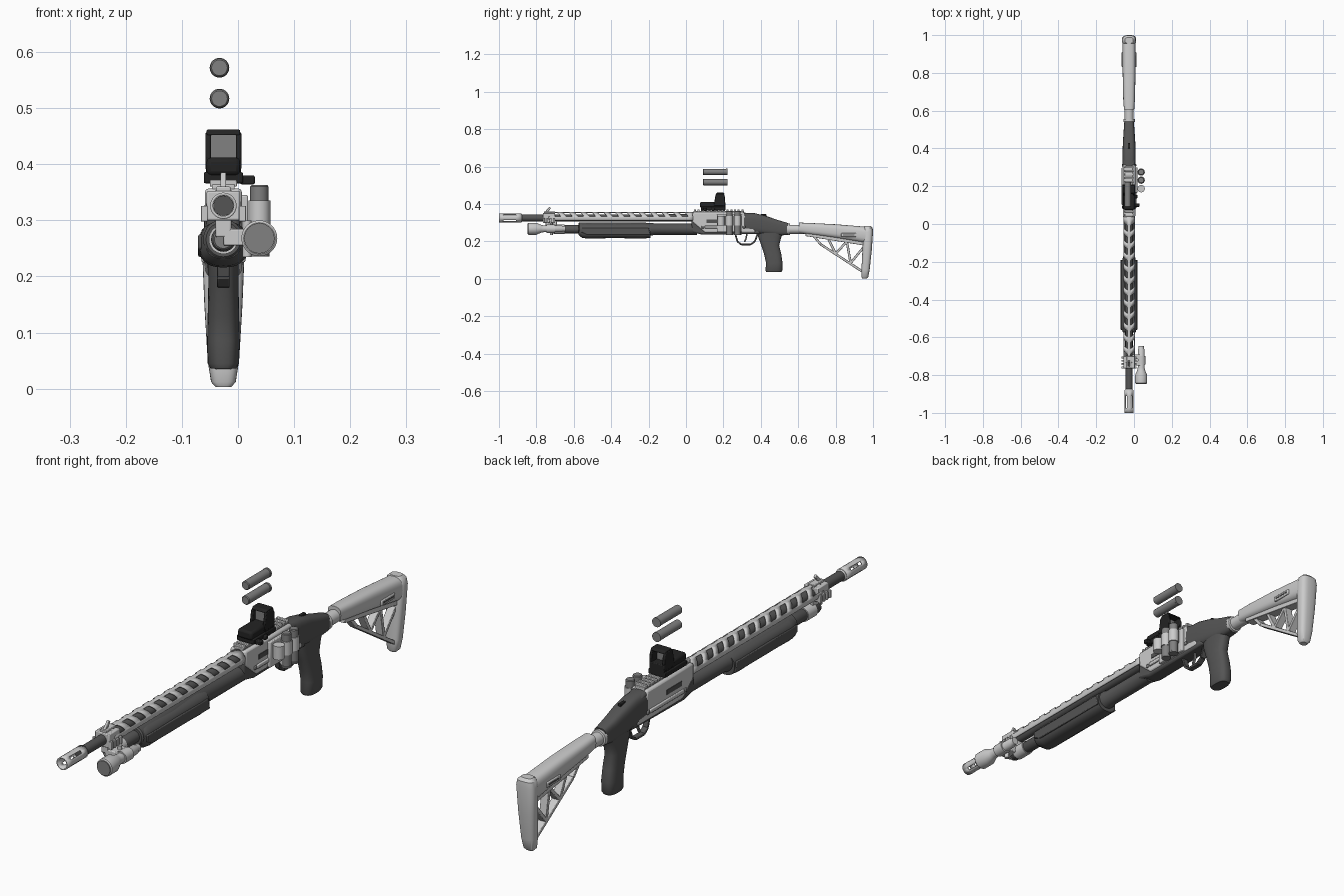
import bpy, bmesh
from math import sin, cos, radians, pi, copysign, atan2
from mathutils import Vector, Matrix

if "Cube" in bpy.data.objects:
    bpy.data.objects.remove(bpy.data.objects["Cube"])

CX = -0.026        # centre plane of the model
BARREL_Z, TUBE_Z = 0.326, 0.266


def material(name, v):
    m = bpy.data.materials.new(name)
    m.use_nodes = True
    m.diffuse_color = (v, v, v, 1)
    node = m.node_tree.nodes["Principled BSDF"]
    node.inputs["Base Color"].default_value = (v, v, v, 1)
    node.inputs["Roughness"].default_value = 0.6
    return m


LIGHT = material("light grey metal", 0.6)
MID = material("mid grey", 0.22)
DARK = material("dark grey polymer", 0.09)
BLACK = material("black", 0.017)


def finish(name, bm, mat, bevel=0):
    bmesh.ops.recalc_face_normals(bm, faces=bm.faces)
    me = bpy.data.meshes.new(name)
    bm.to_mesh(me)
    bm.free()
    me.materials.append(mat)
    ob = bpy.data.objects.new(name, me)
    bpy.context.collection.objects.link(ob)
    if bevel:
        mod = ob.modifiers.new("Bevel", 'BEVEL')
        mod.width, mod.segments = bevel, 2
    return ob


def box(name, mat, x, y, z, bevel=0.003):
    """Box from (low, high) ranges."""
    bm = bmesh.new()
    bmesh.ops.create_cube(bm, size=1)
    for v in bm.verts:
        for i, (a, b) in enumerate((x, y, z)):
            v.co[i] = (a + b) / 2 + v.co[i] * (b - a)
    return finish(name, bm, mat, bevel)


def bar(name, mat, p, q, thick, width):
    """Flat bar between two (y, z) points on the centre plane."""
    d = Vector(q) - Vector(p)
    bm = bmesh.new()
    bmesh.ops.create_cube(bm, size=1)
    bm.transform(Matrix.Translation((CX, (p[0] + q[0]) / 2, (p[1] + q[1]) / 2))
                 @ Matrix.Rotation(atan2(d.y, d.x), 4, 'X')
                 @ Matrix.Diagonal((width, d.length, thick, 1)))
    return finish(name, bm, mat, 0.002)


def lathe(name, mat, profile, x=CX, z=0, y=0, axis='Y', n=28):
    """Solid of revolution; profile holds (position along axis, radius)."""
    bm = bmesh.new()
    rings = []
    for t, r in profile:
        ring = []
        for i in range(n):
            c, s = r * cos(2 * pi * i / n), r * sin(2 * pi * i / n)
            ring.append(bm.verts.new((x + c, t, z + s) if axis == 'Y' else (x + c, y + s, t)))
        rings.append(ring)
    return skin(name, bm, rings, mat)


def skin(name, bm, rings, mat):
    for a, b in zip(rings, rings[1:]):
        for i in range(len(a)):
            j = (i + 1) % len(a)
            bm.faces.new((a[i], a[j], b[j], b[i]))
    bm.faces.new(rings[0])
    bm.faces.new(rings[-1])
    return finish(name, bm, mat)


def loft(name, mat, sections, power=0.6, n=28):
    """Rounded sections: (y, z, half width, half depth, tilt of depth axis in degrees)."""
    bm = bmesh.new()
    rings = []
    for y, z, hw, hd, tilt in sections:
        ring = []
        for i in range(n):
            c, s = cos(2 * pi * i / n), sin(2 * pi * i / n)
            u = copysign(abs(c) ** power, c) * hw
            w = copysign(abs(s) ** power, s) * hd
            ring.append(bm.verts.new((CX + u, y + w * cos(radians(tilt)), z + w * sin(radians(tilt)))))
        rings.append(ring)
    return skin(name, bm, rings, mat)


def plate(name, mat, outline, x0, x1, bevel=0.003):
    """Side outline of (y, z) points extruded across x."""
    bm = bmesh.new()
    f = bm.faces.new([bm.verts.new((x0, y, z)) for y, z in outline])
    ext = bmesh.ops.extrude_face_region(bm, geom=[f])["geom"]
    bmesh.ops.translate(bm, vec=(x1 - x0, 0, 0), verts=[v for v in ext if isinstance(v, bmesh.types.BMVert)])
    return finish(name, bm, mat, bevel)


def slotted_shell(name, mat, r, thick, rows, angles, shear, is_hole):
    """Curved sheet around the barrel with openings chosen by a rule."""
    bm = bmesh.new()
    grid = []
    for k, y in enumerate(rows):
        lean = shear if 0 < k < len(rows) - 1 else 0
        grid.append([bm.verts.new((CX + r * sin(radians(a)),
                                   y + lean * min(max(abs(a) - 15, 0), 60) / 60,
                                   BARREL_Z + r * cos(radians(a)))) for a in angles])
    for k in range(len(rows) - 1):
        for i in range(len(angles) - 1):
            if not is_hole(k, (angles[i] + angles[i + 1]) / 2):
                bm.faces.new((grid[k][i], grid[k][i + 1], grid[k + 1][i + 1], grid[k + 1][i]))
    bmesh.ops.remove_doubles(bm, verts=bm.verts, dist=0.00005)
    ob = finish(name, bm, mat)
    mod = ob.modifiers.new("Solidify", 'SOLIDIFY')
    mod.thickness, mod.offset = thick, 0
    return ob


# Barrel, muzzle brake and vented heat shield
lathe("barrel", DARK, [(-0.9, 0.012), (-0.9, 0.018), (0.06, 0.02)], z=BARREL_Z)
slotted_shell("muzzle_brake", LIGHT, 0.021, 0.005, [-1, -0.975, -0.91, -0.88], list(range(0, 361, 15)), 0,
              lambda k, a: k == 1 and 30 < a % 90 < 60)
lathe("muzzle_collar", LIGHT, [(-0.892, 0.022), (-0.878, 0.022), (-0.874, 0.018)], z=BARREL_Z)
PITCH = 0.062
rows = [-0.735]
for k in range(12):
    rows += [-0.722 + k * PITCH, -0.69 + k * PITCH]
rows.append(0.04)
slotted_shell("heat_shield", LIGHT, 0.0295, 0.003, rows, list(range(-115, 116, 10)), 0.02,
              lambda k, a: k % 2 == 1 and 15 < abs(a) < 75)

# Front sight and clamp
box("front_clamp", LIGHT, (CX - 0.03, CX + 0.03), (-0.765, -0.70), (0.30, 0.352))
box("clamp_bridge", LIGHT, (CX - 0.014, CX + 0.014), (-0.75, -0.69), (0.27, 0.31))
bar("front_sight_post", LIGHT, (-0.755, 0.35), (-0.725, 0.382), 0.012, 0.01)
box("front_sight_base", LIGHT, (CX - 0.013, CX + 0.013), (-0.76, -0.70), (0.35, 0.36), 0.002)
for side in (-1, 1):
    for k in range(4):
        x = CX + side * 0.034
        box("clamp_rail_tooth", LIGHT, (x - 0.006, x + 0.006), (-0.765 + k * 0.018, -0.755 + k * 0.018),
            (0.298, 0.326), 0.001)

# Magazine tube and sliding forend
lathe("magazine_tube", DARK, [(-0.73, 0.019), (-0.725, 0.022), (-0.55, 0.022)], z=TUBE_Z)
lathe("magazine_cap", MID, [(-0.738, 0.016), (-0.735, 0.019), (-0.725, 0.019)], z=TUBE_Z)
lathe("magazine_band", LIGHT, [(-0.705, 0.026), (-0.65, 0.026)], z=TUBE_Z)
lathe("forend_sleeve", DARK, [(-0.575, 0.031), (-0.57, 0.036), (-0.56, 0.036), (-0.18, 0.034), (-0.17, 0.03), (0.06, 0.03)],
      z=TUBE_Z)
loft("forend_grip", DARK, [(-0.572, 0.262, 0.032, 0.03, 90), (-0.555, 0.258, 0.042, 0.039, 90),
                           (-0.53, 0.257, 0.044, 0.041, 90), (-0.38, 0.257, 0.042, 0.039, 90),
                           (-0.23, 0.257, 0.044, 0.041, 90), (-0.19, 0.257, 0.041, 0.038, 90)], 0.8)
for side in (-1, 1):
    x = CX + side * 0.041
    plate("forend_side_panel", DARK, [(-0.56, 0.275), (-0.2, 0.275), (-0.19, 0.235), (-0.53, 0.235), (-0.56, 0.25)],
          x - 0.004, x + 0.004)

# Weapon light beside the tube
LX, LZ = 0.038, 0.268
lathe("lamp_body", LIGHT, [(-0.845, 0.028), (-0.842, 0.032), (-0.8, 0.032), (-0.775, 0.021), (-0.76, 0.018),
                           (-0.665, 0.018), (-0.66, 0.015), (-0.645, 0.014)], x=LX, z=LZ)
lathe("lamp_lens", MID, [(-0.848, 0.027), (-0.842, 0.027)], x=LX, z=LZ)
box("lamp_mount", LIGHT, (CX, LX), (-0.75, -0.69), (0.255, 0.285))
lathe("lamp_ring", LIGHT, [(-0.745, 0.023), (-0.7, 0.023)], x=LX, z=LZ)
lathe("lamp_screw", LIGHT, [(0.235, 0.008), (0.3, 0.008)], x=LX - 0.022, y=-0.72, axis='Z', n=12)

# Receiver core with light saddle, slots and top rail
plate("receiver", DARK, [(0.03, 0.345), (0.32, 0.352), (0.36, 0.34), (0.4, 0.24), (0.09, 0.236), (0.03, 0.25)],
      CX - 0.03, CX + 0.03, 0.008)
plate("saddle", LIGHT, [(0.036, 0.357), (0.31, 0.357), (0.33, 0.3), (0.37, 0.265), (0.37, 0.247), (0.1, 0.247),
                        (0.05, 0.29), (0.036, 0.3)], CX - 0.033, CX + 0.033, 0.007)
for side in (-1, 1):
    x = CX + side * 0.034
    box("ejection_slot", DARK, (x - 0.001, x + 0.001), (0.11, 0.2), (0.3, 0.318), 0)
    box("saddle_ledge", LIGHT, (x - 0.005, x + 0.005), (0.1, 0.3), (0.27, 0.285))
    for y in (0.09, 0.31):
        box("saddle_bolt", MID, (x - 0.004, x + 0.004), (y - 0.007, y + 0.007), (0.27, 0.284), 0.003)
box("rail_base", LIGHT, (CX - 0.02, CX + 0.02), (0.04, 0.31), (0.35, 0.364), 0.002)
for k in range(14):
    box("rail_tooth", LIGHT, (CX - 0.024, CX + 0.024), (0.042 + k * 0.0195, 0.053 + k * 0.0195), (0.36, 0.372), 0.002)

# Optic: base, battery housing, open hood and lens
box("optic_base", BLACK, (CX - 0.035, CX + 0.035), (0.08, 0.21), (0.366, 0.386))
box("optic_housing", BLACK, (CX - 0.03, CX + 0.03), (0.075, 0.16), (0.38, 0.412), 0.008)
box("hood_bottom", BLACK, (CX - 0.031, CX + 0.031), (0.15, 0.21), (0.38, 0.412))
for side in (-1, 1):
    plate("hood_side", BLACK, [(0.148, 0.39), (0.158, 0.45), (0.168, 0.457), (0.2, 0.457), (0.208, 0.44), (0.21, 0.39)],
          CX + side * 0.022, CX + side * 0.032)
plate("hood_top", BLACK, [(0.158, 0.452), (0.166, 0.462), (0.2, 0.462), (0.207, 0.452)], CX - 0.03, CX + 0.03)
box("optic_lens", MID, (CX - 0.023, CX + 0.023), (0.172, 0.178), (0.408, 0.454), 0)
for y in (0.1, 0.145):
    box("optic_lever", BLACK, (CX + 0.03, 0.03 if y < 0.12 else 0.018), (y - 0.009, y + 0.009), (0.364, 0.38))

# Side shell carrier, one loop empty
box("carrier_plate", LIGHT, (CX + 0.03, 0.018), (0.165, 0.30), (0.25, 0.345))
for y in (0.187, 0.232, 0.275):
    lathe("carrier_loop", LIGHT, [(0.285, 0.0195), (0.335, 0.0195)], x=0.038, y=y, axis='Z', n=20)
    if y > 0.2:
        lathe("held_shell", MID, [(0.236, 0.018), (0.242, 0.018), (0.243, 0.0165), (0.36, 0.0165), (0.363, 0.014)],
              x=0.038, y=y, axis='Z', n=20)

# Loose shells floating above
for z in (0.572, 0.517):
    lathe("loose_shell", MID, [(0.09, 0.014), (0.093, 0.0165), (0.214, 0.0165), (0.215, 0.0175), (0.222, 0.0175)],
          x=-0.033, z=z)

# Rear housing and pistol grip
loft("rear_housing", DARK, [(0.31, 0.298, 0.034, 0.056, 90), (0.37, 0.297, 0.035, 0.054, 90),
                            (0.43, 0.286, 0.033, 0.05, 90), (0.49, 0.273, 0.029, 0.042, 90),
                            (0.545, 0.267, 0.025, 0.032, 90)])
loft("pistol_grip", DARK, [(0.455, 0.265, 0.028, 0.075, 0), (0.448, 0.225, 0.027, 0.062, 0),
                           (0.45, 0.18, 0.027, 0.048, 0), (0.464, 0.13, 0.028, 0.046, 0),
                           (0.472, 0.085, 0.029, 0.044, 0), (0.47, 0.045, 0.028, 0.045, 0),
                           (0.469, 0.036, 0.023, 0.04, 0)], 0.75)
box("safety_switch", BLACK, (CX - 0.006, CX + 0.006), (0.4, 0.43), (0.335, 0.346), 0.002)

# Trigger and guard
guard = [(0.262, 0.245), (0.275, 0.2), (0.295, 0.184), (0.345, 0.184), (0.368, 0.2), (0.385, 0.245)]
for p, q in zip(guard, guard[1:]):
    bar("trigger_guard", DARK, p, q, 0.009, 0.022)
for p, q in (((0.325, 0.245), (0.322, 0.215)), ((0.322, 0.218), (0.312, 0.197))):
    bar("trigger", MID, p, q, 0.008, 0.01)

# Buffer tube and adjustable stock
lathe("buffer_tube", LIGHT, [(0.54, 0.03), (0.555, 0.03), (0.557, 0.024), (0.66, 0.024)], z=0.265)
loft("stock_body", LIGHT, [(0.605, 0.273, 0.027, 0.028, 90), (0.66, 0.268, 0.031, 0.031, 90),
                           (0.8, 0.255, 0.034, 0.037, 90), (0.96, 0.235, 0.035, 0.044, 90)], 0.7)
bar("stock_underside", LIGHT, (0.64, 0.24), (0.95, 0.19), 0.022, 0.04)
for p, q in (((0.68, 0.232), (0.72, 0.185)), ((0.72, 0.185), (0.95, 0.035)), ((0.76, 0.215), (0.8, 0.135)),
             ((0.8, 0.135), (0.86, 0.2)), ((0.86, 0.2), (0.88, 0.085)), ((0.88, 0.085), (0.95, 0.17))):
    bar("stock_strut", LIGHT, p, q, 0.013, 0.03)
for side in (-1, 1):
    x = CX + side * 0.035
    box("stock_slot_frame", LIGHT, (x - 0.004, x + 0.004), (0.83, 0.91), (0.225, 0.245))
    box("stock_slot", DARK, (x - 0.005, x + 0.005), (0.84, 0.9), (0.232, 0.238), 0)
loft("butt_pad", LIGHT, [(0.954, 0.003, 0.014, 0.012, 0), (0.956, 0.012, 0.022, 0.019, 0),
                         (0.96, 0.05, 0.028, 0.022, 0), (0.968, 0.15, 0.034, 0.025, 0),
                         (0.974, 0.25, 0.038, 0.026, 0), (0.974, 0.272, 0.033, 0.024, 0),
                         (0.972, 0.282, 0.022, 0.016, 0)], 0.7)

# Smooth shading with sharp edges kept
for ob in bpy.context.collection.objects:
    if ob.type == 'MESH':
        ob.select_set(True)
        bpy.context.view_layer.objects.active = ob
bpy.ops.object.shade_smooth_by_angle(angle=radians(35))
